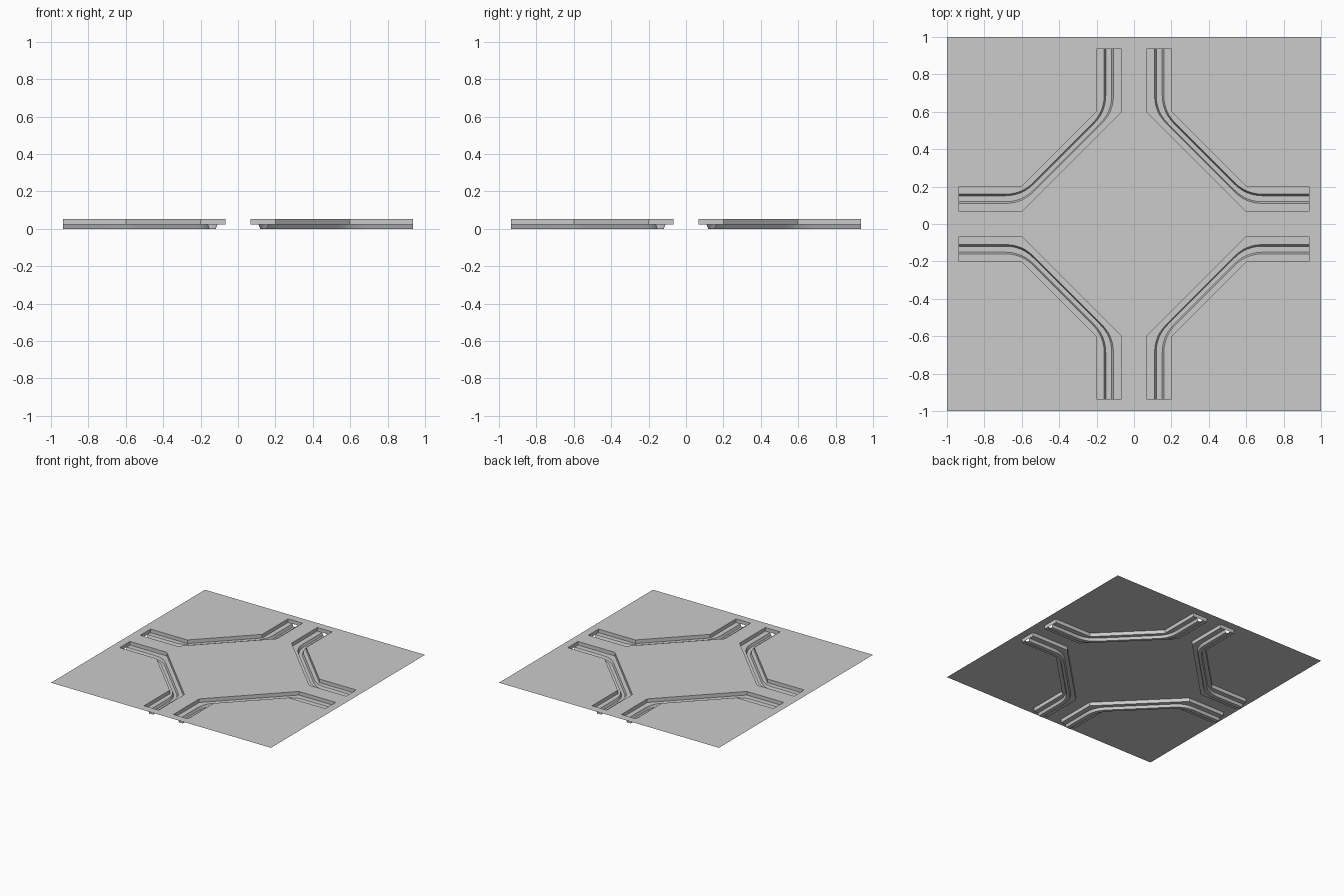
import bpy, bmesh, math
from mathutils import Vector, Matrix

if "Cube" in bpy.data.objects:
    bpy.data.objects.remove(bpy.data.objects["Cube"])

TOP, LEDGE = 0.052, 0.022      # plate height, trench floor height
END, BEND, ROUND, SEG = 0.935, 0.6, 0.085, 6

# Cross-section of a trench: (distance from axis, height, rounded bend)
PROFILE = [(0.200, TOP, False), (0.200, LEDGE, False),
           (0.160, LEDGE, True), (0.151, 0, True),
           (0.119, 0, True), (0.110, LEDGE, True),
           (0.067, LEDGE, False), (0.067, TOP, False)]


def bend(a, c, b, rounded):
    """Stations through a corner, as a curve or as a sharp turn."""
    pts = []
    for i in range(SEG + 1):
        t = i / SEG
        if rounded:
            pts.append(a.lerp(c, t).lerp(c.lerp(b, t), t))
        else:
            pts.append(a.lerp(c, 2 * t) if t <= 0.5 else c.lerp(b, 2 * t - 1))
    return pts


def rail_line(d, z, rounded):
    """One lengthwise line of the trench in the +x +y quadrant."""
    c1, c2 = Vector((BEND, d, z)), Vector((d, BEND, z))
    diag = (c2 - c1).normalized() * ROUND
    first = bend(c1 + Vector((ROUND, 0, 0)), c1, c1 + diag, rounded)
    second = bend(c2 - diag, c2, c2 + Vector((0, ROUND, 0)), rounded)
    return [Vector((END, d, z))] + first + second + [Vector((d, END, z))]


def finish(bm, name):
    mesh = bpy.data.meshes.new(name)
    bm.to_mesh(mesh)
    bm.free()
    obj = bpy.data.objects.new(name, mesh)
    bpy.context.collection.objects.link(obj)
    return obj


# Four stepped trenches, one per quadrant
for k in range(4):
    bm = bmesh.new()
    rows = [[bm.verts.new(p) for p in rail_line(*q)] for q in PROFILE]
    for r0, r1 in zip(rows, rows[1:]):
        for i in range(len(r0) - 1):
            bm.faces.new((r0[i], r0[i + 1], r1[i + 1], r1[i]))
    # end walls close the wide upper step, the narrow groove stays open
    cap = (0, 1, 2, 5, 6, 7)
    bm.faces.new([rows[j][0] for j in cap])
    bm.faces.new([rows[j][-1] for j in reversed(cap)])
    bm.transform(Matrix.Rotation(k * math.pi / 2, 4, 'Z'))
    finish(bm, f"trench_{k + 1}")

# Thin square plate with openings over the trenches
bm = bmesh.new()


def loop(points):
    vs = [bm.verts.new((x, y, TOP)) for x, y in points]
    return [bm.edges.new((vs[i - 1], vs[i])) for i in range(len(vs))]


edges = loop([(-1, -1), (1, -1), (1, 1), (-1, 1)])
o, n = PROFILE[0][0], PROFILE[-1][0]
hole = [(END, o), (BEND, o), (o, BEND), (o, END),
        (n, END), (n, BEND), (BEND, n), (END, n)]
for k in range(4):
    edges += loop(hole)
    hole = [(-y, x) for x, y in hole]
bmesh.ops.triangle_fill(bm, edges=edges, use_beauty=True, normal=(0, 0, 1))
for f in bm.faces:
    f.normal_update()
    if f.normal.z < 0:
        f.normal_flip()
finish(bm, "plate")
